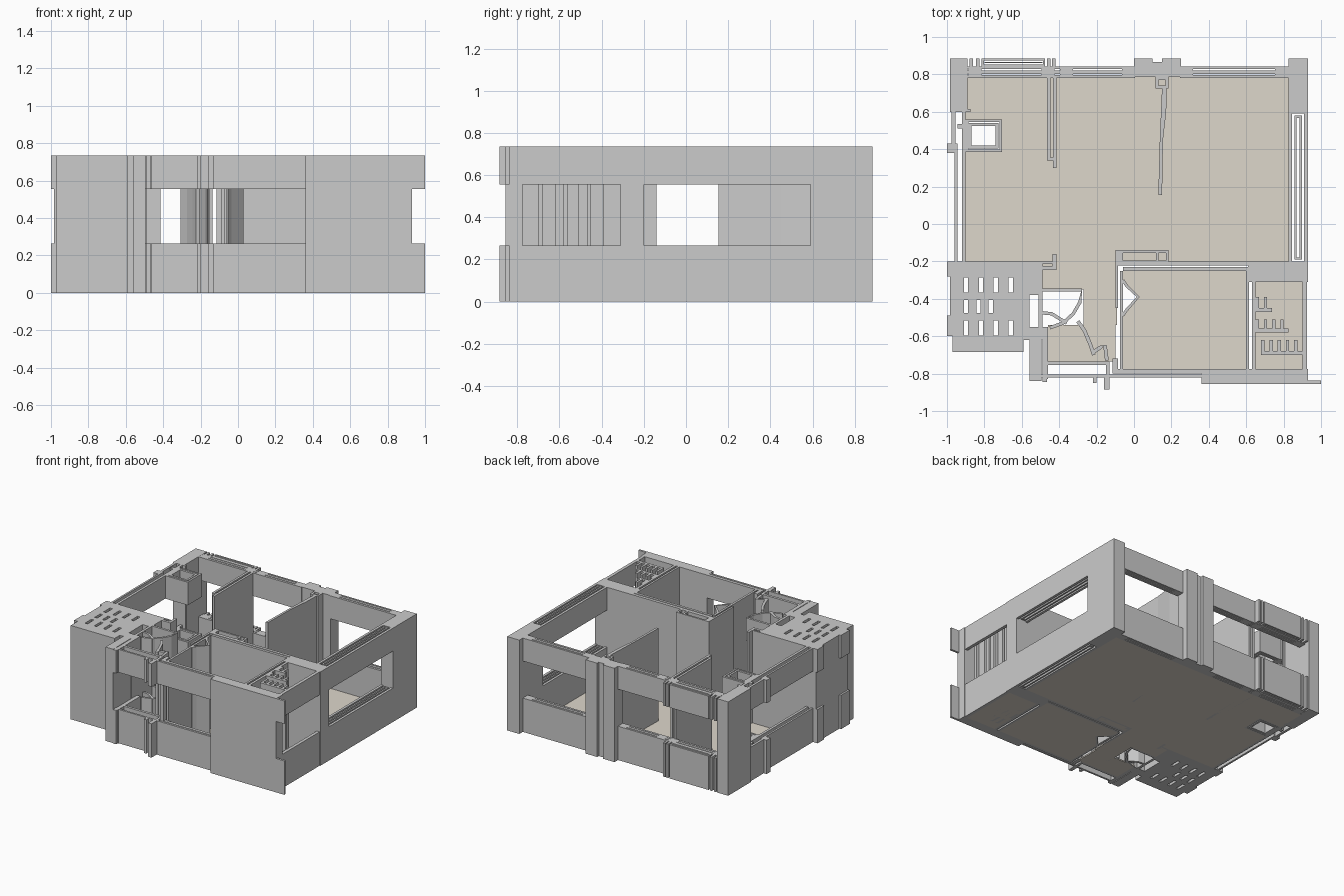
import bpy, bmesh
from mathutils import Vector

H, SILL, HEAD = 0.735, 0.265, 0.555
FULL = [(0, H)]
OPEN = [(0, SILL), (HEAD, H)]          # wall cut by a window band
tan = bpy.data.materials.new("floor_tan")
tan.diffuse_color = (0.73, 0.68, 0.60, 1)


def prism(bm, pts, z0, z1):
    area = sum(a[0] * b[1] - b[0] * a[1] for a, b in zip(pts, pts[1:] + pts[:1]))
    if area < 0:
        pts = pts[::-1]
    lo = [bm.verts.new((x, y, z0)) for x, y in pts]
    hi = [bm.verts.new((x, y, z1)) for x, y in pts]
    bm.faces.new(lo[::-1])
    bm.faces.new(hi)
    n = len(pts)
    for i in range(n):
        j = (i + 1) % n
        bm.faces.new((lo[i], lo[j], hi[j], hi[i]))


def part(name, polys, levels=FULL, mat=None):
    bm = bmesh.new()
    for p in polys:
        for z0, z1 in levels:
            prism(bm, p, z0, z1)
    me = bpy.data.meshes.new(name)
    bm.to_mesh(me)
    bm.free()
    ob = bpy.data.objects.new(name, me)
    bpy.context.collection.objects.link(ob)
    if mat:
        me.materials.append(mat)
    return ob


def r(x0, x1, y0, y1):
    return [(x0, y0), (x1, y0), (x1, y1), (x0, y1)]


def frame(x0, x1, y0, y1, t):
    return [r(x0, x1, y0, y0 + t), r(x0, x1, y1 - t, y1),
            r(x0, x0 + t, y0 + t, y1 - t), r(x1 - t, x1, y0 + t, y1 - t)]


def ribbon(pts, t):
    # constant-thickness wall following a path
    vs = [Vector(p) for p in pts]
    left, right = [], []
    for i, v in enumerate(vs):
        d = (vs[min(i + 1, len(vs) - 1)] - vs[max(i - 1, 0)]).normalized()
        n = Vector((-d.y, d.x)) * t / 2
        left.append(tuple(v + n))
        right.append(tuple(v - n))
    return left + right[::-1]


# floors
F = [(0, 0.01)]
part("main_floor", [r(-0.71, 0.825, -0.2, 0.785), r(-0.9, -0.71, -0.2, 0.385),
                    r(-0.9, -0.71, 0.56, 0.785)], F, tan)
part("hall_floor", [r(-0.49, -0.09, -0.35, -0.2), r(-0.27, -0.09, -0.54, -0.35),
                    r(-0.46, -0.1, -0.735, -0.54)], F, tan)
part("bedroom_floor", [[(-0.06, -0.25), (0.6, -0.25), (0.6, -0.775), (-0.06, -0.775),
                        (-0.06, -0.48), (0.03, -0.39), (-0.06, -0.31)]], F, tan)
part("east_room_floor", [r(0.65, 0.9, -0.78, -0.31)], F, tan)

# solid corner and middle columns
part("northwest_column", [r(-0.985, -0.89, 0.6, 0.885), r(-0.89, -0.875, 0.6, 0.615)])
part("northeast_column", [r(0.825, 0.93, 0.59, 0.885)])
part("north_middle_column", [r(0, 0.25, 0.785, 0.865), r(0, 0.1, 0.865, 0.885),
                             r(0.15, 0.25, 0.865, 0.885)])

# north wall: three thin sheets with window band, plus tie blocks
north = []
for x0, x1 in ((-0.89, -0.45), (-0.45, 0), (0.25, 0.825)):
    north += [r(x0, x1, 0.78, 0.797), r(x0, x1, 0.803, 0.822), r(x0, x1, 0.828, 0.842)]
north += [r(x - 0.035, x + 0.035, 0.78, 0.842) for x in (-0.85, -0.46, -0.36, -0.03, 0.28, 0.79)]
part("north_window_wall", north, OPEN)
part("north_planter", frame(-0.815, -0.475, 0.842, 0.885, 0.012)
     + [r(-0.8, -0.49, 0.86, 0.867)], OPEN)
part("north_fins", [r(x - 0.009, x + 0.009, 0.84, 0.885)
                    for x in (-0.87, -0.835, -0.455, -0.43)], OPEN)

# east window wall
part("east_window_wall", [r(0.825, 0.845, -0.2, 0.59), r(0.91, 0.93, -0.2, 0.59)]
     + frame(0.858, 0.898, -0.19, 0.58, 0.012), OPEN)
part("east_cross_wall", [r(0.61, 0.93, -0.31, -0.2)])
part("east_room_window_wall", [r(0.9, 0.925, -0.78, -0.31)], OPEN)

# west window wall and cupboard shaft
part("west_window_wall", [r(-0.96, -0.945, -0.2, 0.4), r(-0.92, -0.9, -0.2, 0.6),
                          r(-1, -0.945, 0.38, 0.43), r(-0.975, -0.955, 0.43, 0.6),
                          r(-0.945, -0.92, 0.51, 0.535)], OPEN)
part("cupboard_shaft", frame(-0.9, -0.705, 0.385, 0.56, 0.014)
     + frame(-0.886, -0.725, 0.405, 0.54, 0.016), OPEN)

# southwest block: solid strips around rows of plain shafts
sw = [r(-0.985, -0.59, -0.285, -0.2), r(-0.59, -0.49, -0.38, -0.2),
      r(-0.985, -0.91, -0.6, -0.285), r(-0.97, -0.59, -0.685, -0.595)]
for top, x_end in ((-0.285, -0.59), (-0.395, -0.71), (-0.515, -0.59)):
    n = 4 if x_end > -0.7 else 3
    sw.append(r(-0.91, -0.59, top - 0.12, top - 0.08))
    step = (x_end + 0.91) / n
    for i in range(n):
        x = -0.91 + i * step
        sw.append(r(x + 0.022, x + step, top - 0.08, top))
    if x_end < -0.6:
        sw.append(r(x_end, -0.59, top - 0.08, top))
part("southwest_block", sw)
part("southwest_edge_ribs", [r(-1, -0.985, -0.28, -0.2), r(-1, -0.985, -0.6, -0.49)], OPEN)
part("entry_column", [r(-0.56, -0.495, -0.84, -0.62), r(-0.59, -0.49, -0.62, -0.55),
                      r(-0.59, -0.56, -0.55, -0.38), r(-0.51, -0.49, -0.55, -0.38)])

# south walls
part("south_solid_wall", [r(0.36, 0.93, -0.855, -0.775)])
part("south_flange", [r(0.93, 1, -0.855, -0.838)], OPEN)
part("south_window_wall", [r(-0.495, 0.36, -0.82, -0.805), r(-0.09, 0.36, -0.798, -0.775),
                           r(-0.46, -0.14, -0.755, -0.735), r(-0.15, -0.13, -0.81, -0.735),
                           r(-0.49, -0.46, -0.83, -0.55)], OPEN)
part("south_fins", [r(-0.49, -0.465, -0.845, -0.815), r(-0.22, -0.2, -0.85, -0.815),
                    r(-0.16, -0.13, -0.885, -0.815)], OPEN)

# interior partitions
part("northwest_partition", [r(-0.465, -0.447, 0.34, 0.785), r(-0.433, -0.415, 0.3, 0.785),
                             r(-0.447, -0.433, 0.34, 0.355)])
part("northeast_partition", [[(0.13, 0.155), (0.15, 0.155), (0.155, 0.45), (0.172, 0.6),
                              (0.175, 0.73), (0.15, 0.73), (0.138, 0.45)]]
     + frame(0.115, 0.185, 0.725, 0.785, 0.016))
part("hall_north_wall", [r(-0.91, -0.42, -0.213, -0.2), r(-0.5, -0.42, -0.245, -0.225),
                         r(-0.435, -0.415, -0.245, -0.16)])
part("bedroom_north_wall", [r(-0.09, 0.61, -0.223, -0.2), r(-0.06, 0.61, -0.25, -0.23)])
part("duct_stub", frame(-0.1, 0.185, -0.21, -0.14, 0.014) + [r(0.118, 0.132, -0.2, -0.15),
                                                            r(-0.1, -0.06, -0.2, -0.15)])
part("bedroom_west_wall", [r(-0.075, -0.058, -0.78, -0.25), r(-0.1, -0.085, -0.45, -0.2),
                           r(-0.115, -0.085, -0.8, -0.72)])
part("bedroom_east_wall", [r(0.6, 0.616, -0.78, -0.25), r(0.63, 0.65, -0.78, -0.25)])

# door swings and the angled bathroom wall
part("bedroom_door_swing", [ribbon([(-0.06, -0.3), (-0.04, -0.33), (0.022, -0.39),
                                    (-0.04, -0.46), (-0.06, -0.49)], 0.016)])
part("bath_door_swing", [ribbon([(-0.495, -0.353), (-0.28, -0.353), (-0.29, -0.42),
                                 (-0.325, -0.48), (-0.38, -0.53), (-0.45, -0.555)], 0.018),
                         ribbon([(-0.49, -0.475), (-0.44, -0.48), (-0.36, -0.53)], 0.018)],
     OPEN)
part("bath_angled_wall", [ribbon([(-0.3, -0.52), (-0.265, -0.57), (-0.235, -0.64), (-0.215, -0.7)], 0.02),
                          ribbon([(-0.225, -0.69), (-0.18, -0.66), (-0.155, -0.65),
                                  (-0.145, -0.73)], 0.02)])

# plain posts standing in the east room
posts = []
for x0, n, y0, y1 in ((0.65, 2, -0.47, -0.39), (0.65, 4, -0.58, -0.51), (0.68, 5, -0.7, -0.62)):
    for i in range(n):
        x = x0 + i * 0.044
        posts += [r(x, x + 0.018, y0, y1), r(x + 0.018, x + 0.044, y0, y0 + 0.02)]
part("east_room_posts", posts)
